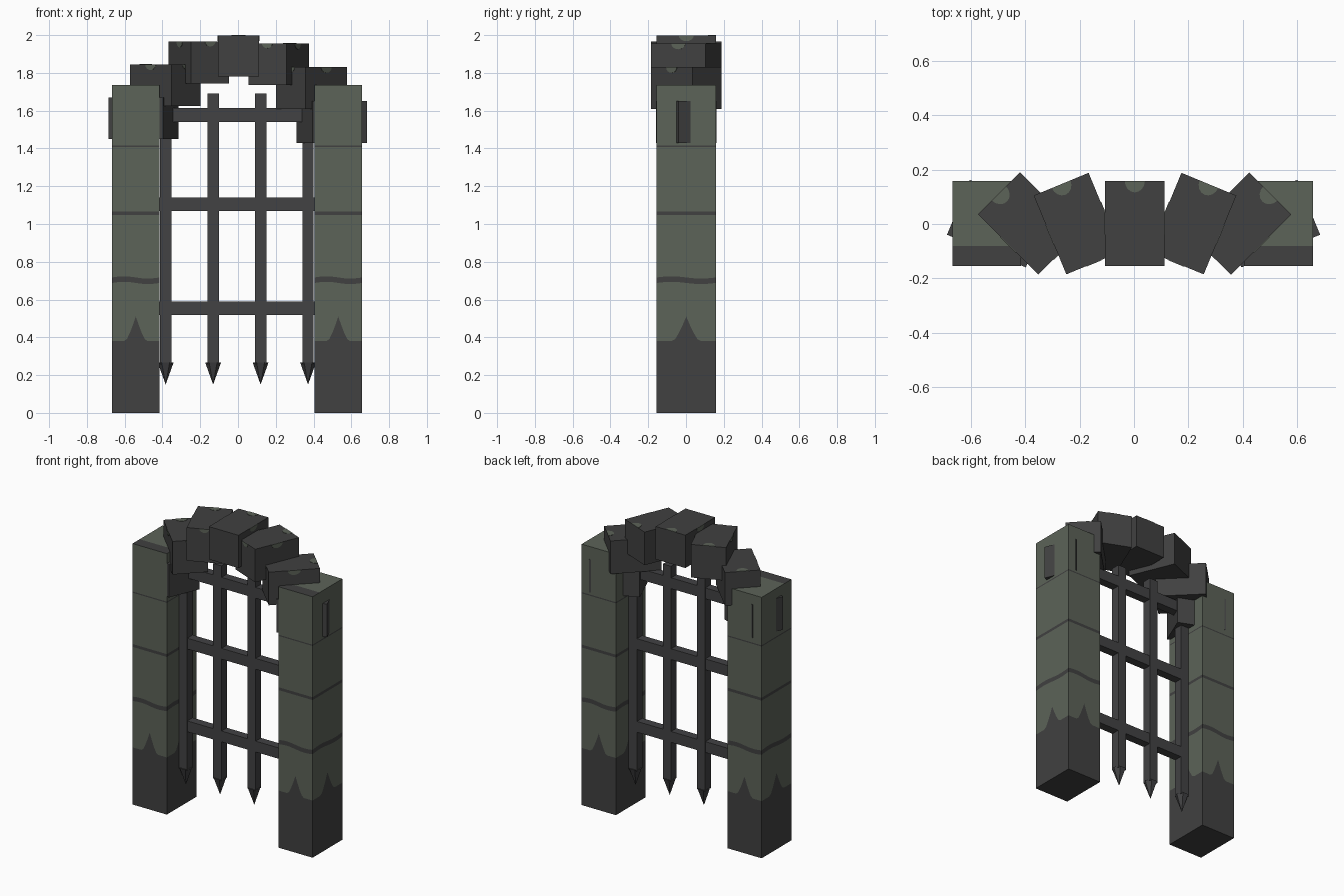
import bpy, bmesh, math
from mathutils import Matrix, Vector

if "Cube" in bpy.data.objects:
    bpy.data.objects.remove(bpy.data.objects["Cube"])


def material(name, rgb):
    m = bpy.data.materials.new(name)
    m.diffuse_color = (*rgb, 1)
    m.use_nodes = True
    m.node_tree.nodes["Principled BSDF"].inputs["Base Color"].default_value = m.diffuse_color
    return m


MOSS = material("moss_stone", (0.107, 0.125, 0.098))
STONE = material("dark_stone", (0.052, 0.052, 0.052))
IRON = material("iron", (0.054, 0.054, 0.057))


def finish(bm, name, mats):
    bmesh.ops.recalc_face_normals(bm, faces=bm.faces)
    me = bpy.data.meshes.new(name)
    bm.to_mesh(me)
    bm.free()
    for m in mats:
        me.materials.append(m)
    ob = bpy.data.objects.new(name, me)
    bpy.context.collection.objects.link(ob)
    return ob


def box(name, center, size, mat, angle=0):
    bm = bmesh.new()
    bmesh.ops.create_cube(bm, size=1)
    bm.transform(Matrix.Translation(center) @ Matrix.Rotation(angle, 4, 'Z')
                 @ Matrix.Diagonal((*size, 1)))
    return finish(bm, name, [mat])


# Pillars: columns of faces around the perimeter, coloured by layer
def pillar(name, cx):
    hx, hy, n = 0.126, 0.1565, 16
    corners = [(-hx, -hy), (hx, -hy), (hx, hy), (-hx, hy)]
    bm = bmesh.new()
    cols = []
    for s in range(4):
        a, b = Vector(corners[s]), Vector(corners[(s + 1) % 4])
        for i in range(n):
            u = i / n
            p = a.lerp(b, u)
            spike = max(0, 1 - abs(u - 0.5) / 0.22) ** 1.3
            wave = 0.006 * math.sin(u * 2 * math.pi)
            zs = [0, 0.38 + 0.13 * spike, 0.688 + wave, 0.717 + wave,
                  1.048, 1.067, 1.408, 1.416, 1.735]
            cols.append([bm.verts.new((cx + p.x, p.y + 0.0015, z)) for z in zs])
    for c, d in zip(cols, cols[1:] + cols[:1]):
        for k in range(8):
            f = bm.faces.new((c[k], d[k], d[k + 1], c[k + 1]))
            f.material_index = 1 if k % 2 == 0 else 0
    bm.faces.new([c[0] for c in cols]).material_index = 1
    top = bm.faces.new([c[-1] for c in cols])
    # dark front strip of the top
    bmesh.ops.bisect_plane(bm, geom=[top, *top.edges, *top.verts],
                           plane_co=(0, -0.08, 0), plane_no=(0, 1, 0))
    for f in bm.faces:
        c = f.calc_center_median()
        if c.z > 1.734:
            f.material_index = 1 if c.y < -0.08 else 0
    finish(bm, name, [MOSS, STONE])


pillar("left_pillar", -0.541)
pillar("right_pillar", 0.531)


# Thin half-disc of moss hanging from an edge
def moss_patch(name, origin, across, down, normal, rx, ry):
    bm = bmesh.new()
    pts = [origin + across * rx * math.cos(t) + down * ry * math.sin(t)
           for t in (math.pi * i / 8 for i in range(9))]
    f = bm.faces.new([bm.verts.new(p) for p in pts])
    r = bmesh.ops.extrude_face_region(bm, geom=[f])
    bmesh.ops.translate(bm, vec=normal * 0.002,
                        verts=[v for v in r['geom'] if isinstance(v, bmesh.types.BMVert)])
    finish(bm, name, [MOSS])


# Arch stones, each turned about the vertical axis
W, D, H = 0.218, 0.313, 0.22
stones = [(-0.50, 1.67, 67.5), (-0.385, 1.845, 45), (-0.2075, 1.965, 22.5),
          (0.003, 2.0, 0), (0.215, 1.955, -22.5), (0.39, 1.83, -45),
          (0.497, 1.65, -67.5)]
for i, (x, top, deg) in enumerate(stones):
    a = math.radians(deg)
    h = H - 0.002 if deg == 0 else H
    t = top - 0.002 if deg == 0 else top
    box(f"arch_stone_{i}", (x, 0.0015, t - h / 2), (W, D, h), STONE, a)
    if abs(deg) > 60:
        continue
    rot = Matrix.Rotation(a, 3, 'Z')
    right, back, up = rot @ Vector((1, 0, 0)), rot @ Vector((0, 1, 0)), Vector((0, 0, 1))
    c = Vector((x, 0.0015, t))
    moss_patch(f"top_moss_{i}", c + back * D / 2, right, -back, up, 0.037, 0.042)
    for s in (-1, 1):
        moss_patch(f"side_moss_{i}_{s}", c + right * s * W / 2, back, -up, right * s, 0.04, 0.03)
    if deg:
        moss_patch(f"front_moss_{i}", c - back * D / 2, right, -up, -back, 0.03, 0.025)

# Portcullis: upright bars with spear tips
for i in range(4):
    x = -0.383 + 0.2513 * i
    box(f"upright_bar_{i}", (x, 0, 0.975), (0.06, 0.06, 1.43), IRON)
    bm = bmesh.new()
    bmesh.ops.create_cone(bm, cap_ends=True, segments=6, radius1=0, radius2=0.042, depth=0.117)
    bmesh.ops.remove_doubles(bm, verts=bm.verts, dist=1e-5)
    bm.transform(Matrix.Translation((x, 0, 0.2085)) @ Matrix.Rotation(math.pi / 6, 4, 'Z'))
    finish(bm, f"spear_tip_{i}", [IRON])

# Portcullis: cross bars
for i, z in enumerate((0.555, 1.105, 1.577)):
    box(f"cross_bar_{i}", (-0.005, 0, z), (0.83, 0.056, 0.072), IRON)
